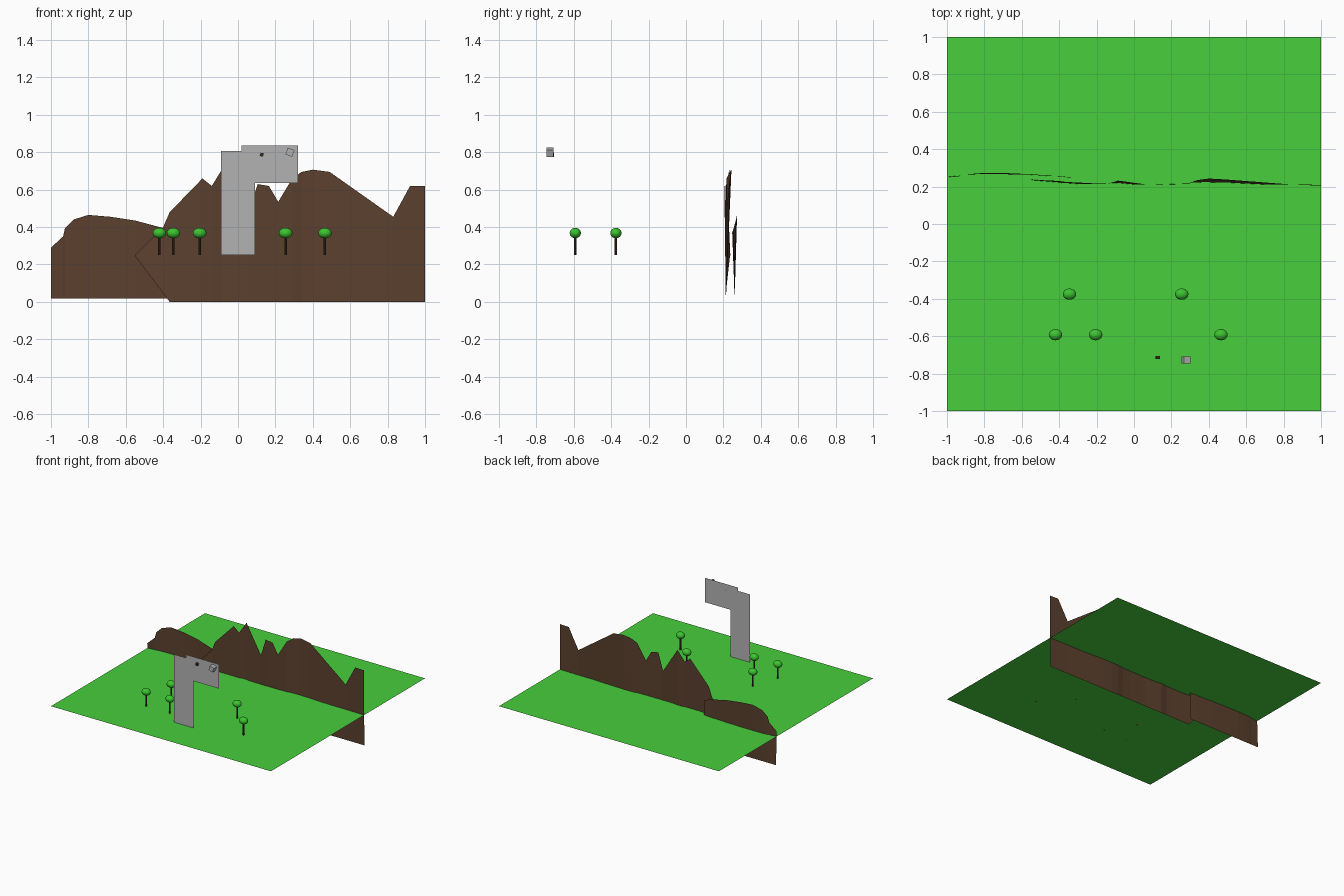
import bpy, bmesh, math
from mathutils import Matrix, Euler

if "Cube" in bpy.data.objects:
    bpy.data.objects.remove(bpy.data.objects["Cube"])


def material(name, rgb):
    m = bpy.data.materials.new(name)
    m.diffuse_color = (*rgb, 1)
    m.use_nodes = True
    m.node_tree.nodes["Principled BSDF"].inputs["Base Color"].default_value = m.diffuse_color
    return m


GRASS = material("grass green", (0.065, 0.62, 0.045))
LEAF = material("leaf green", (0.045, 0.55, 0.03))
ROCK = material("mountain brown", (0.105, 0.051, 0.027))
BARK = material("bark brown", (0.06, 0.03, 0.017))
GREY = material("stone grey", (0.45, 0.45, 0.45))


def finish(name, bm, mat):
    me = bpy.data.meshes.new(name)
    bm.to_mesh(me)
    bm.free()
    me.materials.append(mat)
    ob = bpy.data.objects.new(name, me)
    bpy.context.collection.objects.link(ob)
    return ob


def polygon(name, pts, mat):
    bm = bmesh.new()
    bm.faces.new([bm.verts.new(p) for p in pts])
    return finish(name, bm, mat)


def ridge(name, profile, bottom):
    """Thin upright sheet: columns of (x, top z, y at the top)."""
    bm = bmesh.new()
    cols = []
    for x, z, y in profile:
        zb, yb = bottom(x)
        cols.append((bm.verts.new((x, yb, zb)), bm.verts.new((x, y, z))))
    for a, b in zip(cols, cols[1:]):
        bm.faces.new((a[0], b[0], b[1], a[1]))
    finish(name, bm, ROCK)


# Flat ground sheet
polygon("ground_sheet", [(-1, -1, .25), (1, -1, .25), (1, 1, .25), (-1, 1, .25)], GRASS)

# Main mountain range, with its slanted lower left corner
ridge("main_mountains", [
    (-.55, .25, .237), (-.40, .40, .23), (-.365, .48, .225), (-.19, .66, .216),
    (-.14, .62, .215), (-.085, .71, .232), (.06, .49, .212), (.105, .63, .21),
    (.165, .62, .213), (.215, .535, .212), (.29, .66, .217), (.34, .695, .235),
    (.40, .707, .243), (.49, .695, .238), (.83, .455, .212), (.92, .62, .208),
    (1, .62, .205)],
    lambda x: (max(0, (-.365 - x) / .185 * .245), .213 if x > -.5 else .235))

# Lower hill on the left
ridge("left_hill", [
    (-1, .29, .25), (-.935, .35, .255), (-.925, .395, .26), (-.88, .44, .267),
    (-.80, .465, .273), (-.68, .455, .272), (-.55, .435, .266),
    (-.40, .395, .255), (-.34, .37, .247)],
    lambda x: (.018, .26))

# Flat L-shaped tower with an overhanging arm
Y = -.705
polygon("tower_sheet", [(x, Y, z) for x, z in (
    (-.09, .25), (.09, .25), (.09, .635), (.32, .635), (.32, .835),
    (.02, .835), (.02, .808), (-.09, .808))], GREY)


# Small blocks fixed to the arm
def block(name, loc, size, tilt, mat):
    bm = bmesh.new()
    bmesh.ops.create_cube(bm, size=size)
    bm.transform(Matrix.Translation(loc) @ Euler((0, tilt, 0)).to_matrix().to_4x4())
    finish(name, bm, mat)


block("grey_block", (.278, -.727, .80), .038, math.radians(20), GREY)
block("brown_block", (.127, -.714, .787), .018, math.radians(15), BARK)

# Trees: thin trunk and flattened round crown
for i, (x, y) in enumerate([(-.345, -.375), (.255, -.375), (-.42, -.592),
                            (-.205, -.592), (.465, -.592)]):
    bm = bmesh.new()
    bmesh.ops.create_cone(bm, cap_ends=True, segments=10, radius1=.007, radius2=.007,
                          depth=.10, matrix=Matrix.Translation((x, y, .30)))
    finish(f"trunk_{i}", bm, BARK)
    bm = bmesh.new()
    bmesh.ops.create_uvsphere(bm, u_segments=20, v_segments=12, radius=1)
    bm.transform(Matrix.Translation((x, y, .368)) @ Matrix.Diagonal((.036, .03, .028, 1)))
    for f in bm.faces:
        f.smooth = True
    finish(f"crown_{i}", bm, LEAF)
